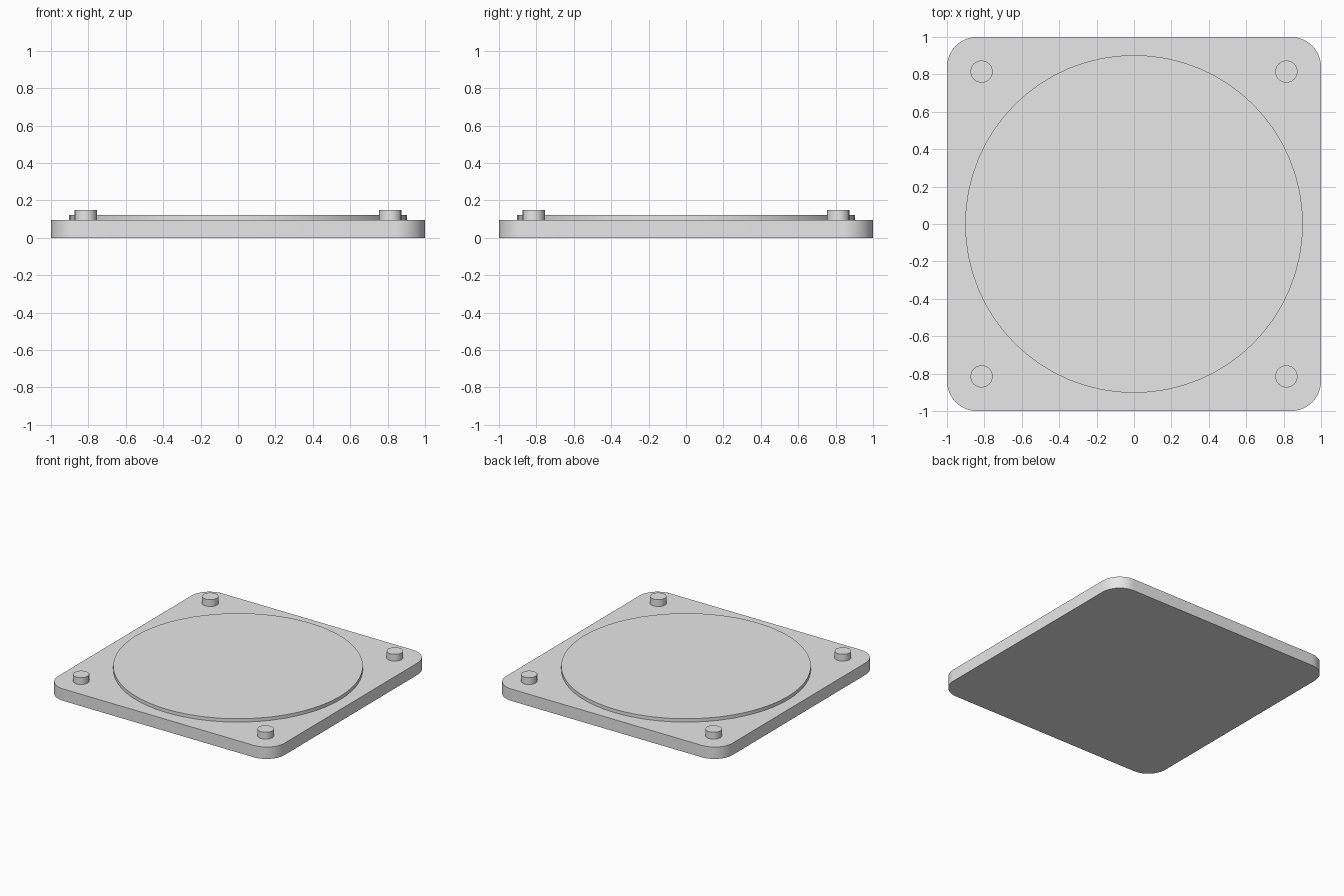
import bpy
import bmesh
import math

cube = bpy.data.objects.get("Cube")
if cube:
    bpy.data.objects.remove(cube, do_unlink=True)

grey = bpy.data.materials.new("plain grey")
grey.use_nodes = True
colour = (0.8, 0.8, 0.8, 1)
grey.diffuse_color = colour
grey.node_tree.nodes["Principled BSDF"].inputs["Base Color"].default_value = colour


def arc(cx, cy, radius, start, sweep, steps):
    """Points along a circular arc, angles in degrees."""
    return [(cx + radius * math.cos(math.radians(start + sweep * i / steps)),
             cy + radius * math.sin(math.radians(start + sweep * i / steps)))
            for i in range(steps + 1)]


def extrude(name, outline, bottom, top):
    """Raise a closed outline into a solid with crisp rims."""
    bm = bmesh.new()
    base = bm.faces.new([bm.verts.new((x, y, bottom)) for x, y in outline])
    raised = bmesh.ops.extrude_face_region(bm, geom=[base], use_keep_orig=True)
    for item in raised["geom"]:
        if isinstance(item, bmesh.types.BMVert):
            item.co.z = top
    bmesh.ops.recalc_face_normals(bm, faces=bm.faces)
    mesh = bpy.data.meshes.new(name)
    bm.to_mesh(mesh)
    bm.free()
    mesh.materials.append(grey)
    obj = bpy.data.objects.new(name, mesh)
    bpy.context.collection.objects.link(obj)
    bpy.ops.object.select_all(action="DESELECT")
    obj.select_set(True)
    bpy.context.view_layer.objects.active = obj
    bpy.ops.object.shade_smooth_by_angle(angle=math.radians(35))
    return obj


def circle(cx, cy, radius, sides):
    return arc(cx, cy, radius, 0, 360, sides)[:-1]


# Square base plate with rounded corners
plate_top = 0.095
corner = 0.16
inner = 1 - corner
outline = []
for i, (sx, sy) in enumerate([(1, 1), (-1, 1), (-1, -1), (1, -1)]):
    outline += arc(sx * inner, sy * inner, corner, 90 * i, 90, 12)
extrude("base_plate", outline, 0, plate_top)

# Low raised disc
extrude("raised_disc", circle(0, 0, 0.903, 64), plate_top, 0.122)

# Four corner pegs
for end, sy in (("front", -1), ("back", 1)):
    for side, sx in (("right", -1), ("left", 1)):
        extrude(f"{end}_{side}_peg", circle(sx * 0.815, sy * 0.815, 0.06, 16),
                plate_top, 0.15)
